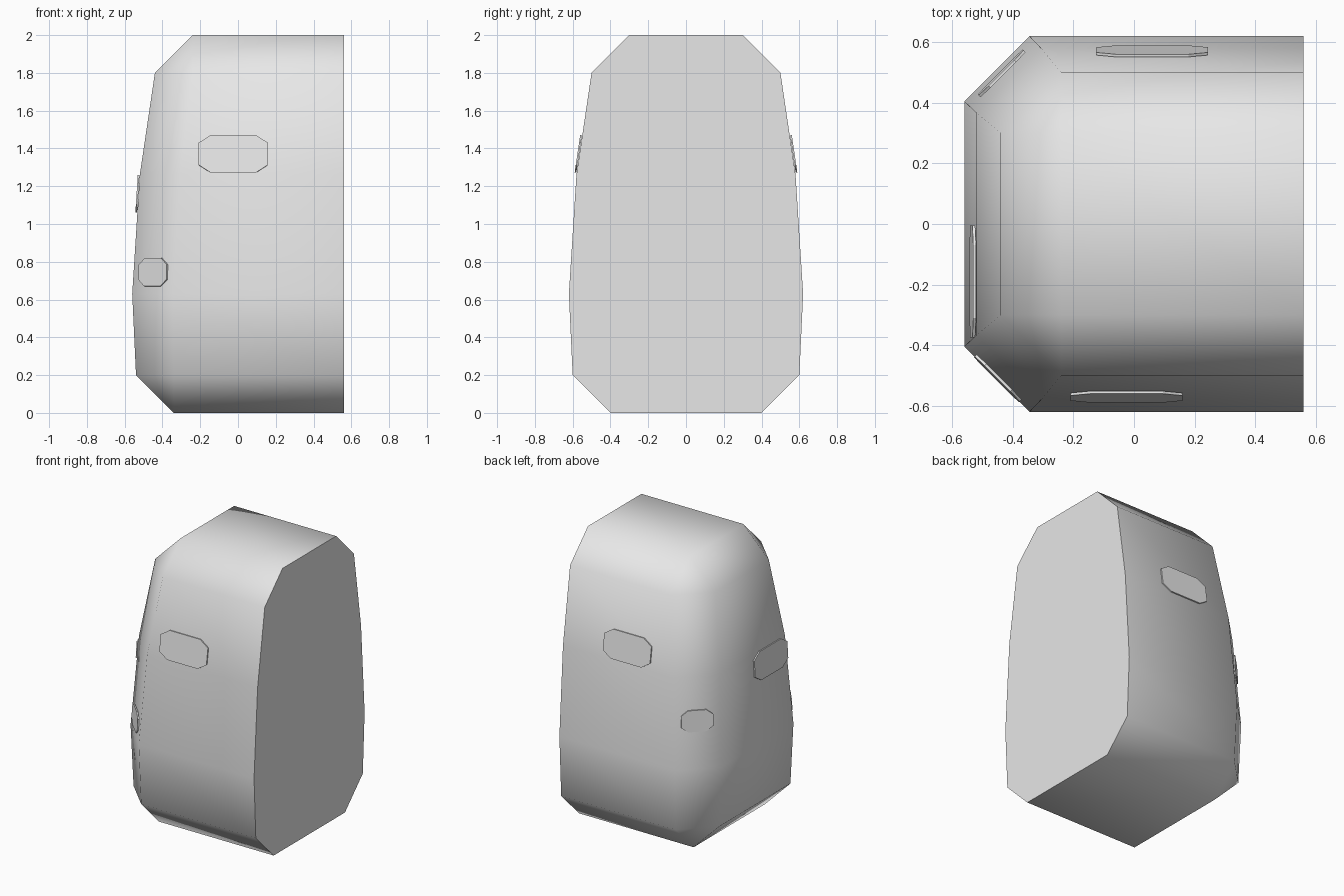
import bpy, bmesh, math
from mathutils import Vector

cube = bpy.data.objects.get("Cube")
if cube:
    bpy.data.objects.remove(cube, do_unlink=True)

gray = bpy.data.materials.new("stone_gray")
gray.use_nodes = True
GRAY = (0.8, 0.8, 0.8, 1)
gray.diffuse_color = GRAY
gray.node_tree.nodes["Principled BSDF"].inputs["Base Color"].default_value = GRAY


def finish(name, bm, angle):
    bmesh.ops.recalc_face_normals(bm, faces=bm.faces)
    mesh = bpy.data.meshes.new(name)
    bm.to_mesh(mesh)
    bm.free()
    obj = bpy.data.objects.new(name, mesh)
    bpy.context.collection.objects.link(obj)
    mesh.materials.append(gray)
    bpy.ops.object.select_all(action='DESELECT')
    obj.select_set(True)
    bpy.context.view_layer.objects.active = obj
    bpy.ops.object.shade_smooth_by_angle(angle=math.radians(angle))
    return obj


# Body: chamfered, tapering block with one flat cut side
CUT_X = 0.56
levels = [  # height, left edge, half depth, corner chamfer
    (0.0, -0.34, 0.40, 0), (0.2, -0.54, 0.60, 0.2), (0.63, -0.56, 0.62, 0.215),
    (1.26, -0.52, 0.58, 0.213), (1.8, -0.44, 0.50, 0.2), (2.0, -0.24, 0.30, 0)]
bm = bmesh.new()
rings = []
for z, x, d, c in levels:
    outline = [(CUT_X, -d), (x + c, -d), (x, c - d), (x, d - c), (x + c, d), (CUT_X, d)]
    rings.append([bm.verts.new((px, py, z)) for px, py in outline])
for low, high in zip(rings, rings[1:]):
    for i in range(5):
        bm.faces.new((low[i], low[i + 1], high[i + 1], high[i]))
bm.faces.new(rings[0])
bm.faces.new(rings[-1])
bm.faces.new([r[0] for r in rings] + [r[-1] for r in reversed(rings)])
bmesh.ops.remove_doubles(bm, verts=bm.verts, dist=0.001)
finish("body", bm, 60)


# Thin eight-sided plates lying on the surface
def plate(name, centre, normal, w, h, cut_w, cut_h):
    bm = bmesh.new()
    a, b = w / 2, h / 2
    quarter = [(a, b - cut_h), (a - cut_w, b)]
    pts = quarter + [(-x, y) for x, y in reversed(quarter)]
    pts += [(-x, -y) for x, y in pts]
    face = bm.faces.new([bm.verts.new((x, y, 0.002)) for x, y in pts])
    side = bmesh.ops.extrude_face_region(bm, geom=[face], use_keep_orig=True)
    top = [g for g in side["geom"] if isinstance(g, bmesh.types.BMVert)]
    bmesh.ops.translate(bm, verts=top, vec=(0, 0, 0.009))
    obj = finish(name, bm, 30)
    obj.location = centre
    obj.rotation_euler = Vector(normal).to_track_quat('Z', 'Y').to_euler()


plate("front_plate", (-0.025, -0.564, 1.37), (0, -1, 0.148), 0.37, 0.2, 0.065, 0.042)
plate("back_plate", (0.06, 0.564, 1.37), (0, 1, 0.148), 0.37, 0.2, 0.065, 0.042)
plate("side_plate", (-0.526, -0.19, 1.16), (-1, 0, 0.063), 0.37, 0.2, 0.065, 0.042)
plate("front_corner_plate", (-0.445, -0.505, 0.745), (-1, -1, 0.063), 0.21, 0.15, 0.045, 0.035)
plate("back_corner_plate", (-0.432, 0.493, 0.96), (-1, 1, 0.063), 0.21, 0.15, 0.045, 0.035)
